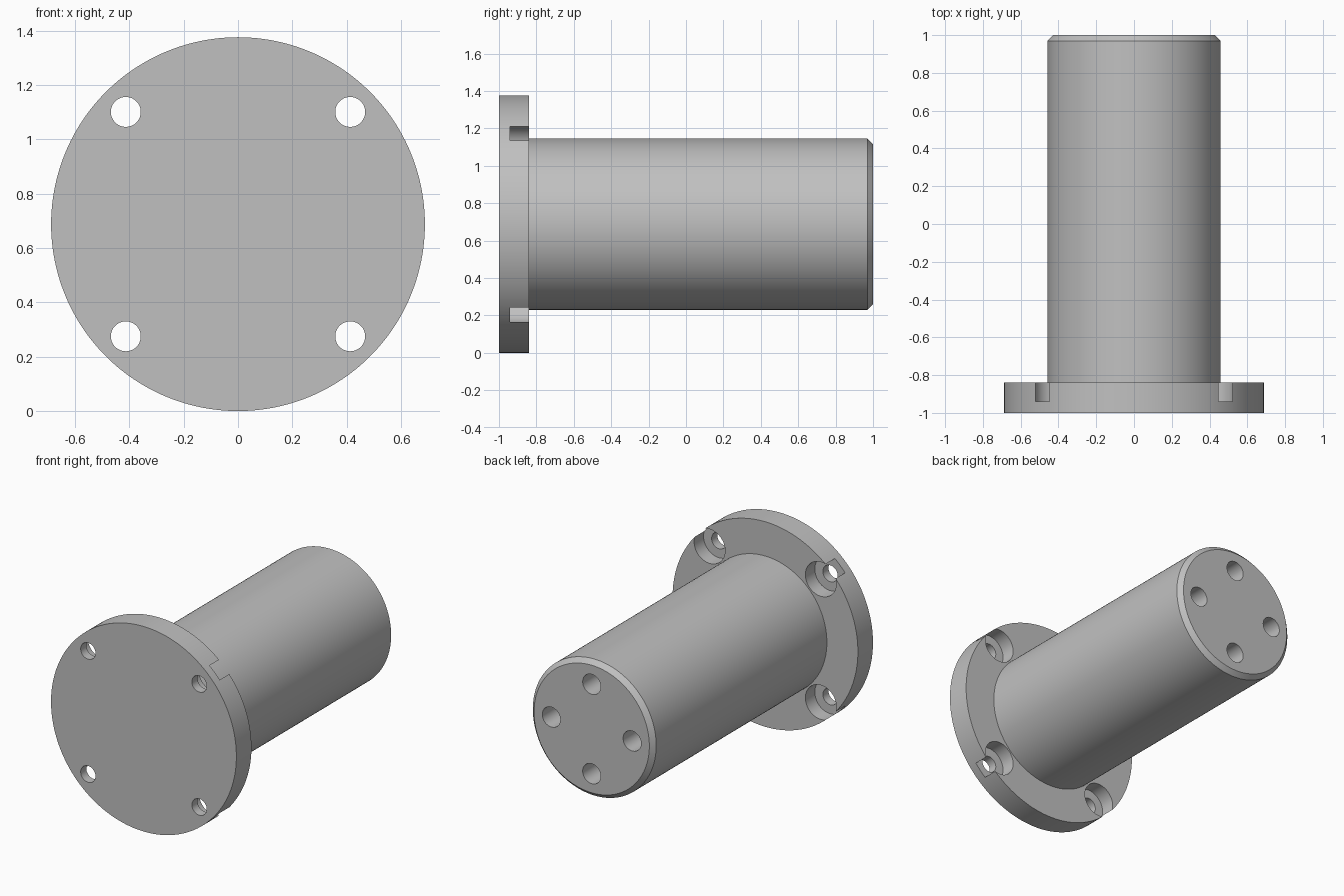
import bpy, bmesh, math

if "Cube" in bpy.data.objects:
    bpy.data.objects.remove(bpy.data.objects["Cube"], do_unlink=True)

AXIS_Z = 0.688      # height of the shared axis, equal to the flange radius

steel = bpy.data.materials.new("grey steel")
steel.use_nodes = True
colour = (0.53, 0.53, 0.53, 1)
steel.diffuse_color = colour
steel.node_tree.nodes["Principled BSDF"].inputs["Base Color"].default_value = colour


def turned(name, profile, x=0.0, z=0.0, sides=128):
    """Solid turned around the y direction; profile holds (radius, y) pairs."""
    bm = bmesh.new()
    rings = []
    for r, y in profile:
        angles = [math.tau * i / sides for i in range(sides)]
        rings.append([bm.verts.new((x + r * math.cos(a), y, AXIS_Z + z + r * math.sin(a)))
                      for a in angles])
    for a, b in zip(rings, rings[1:]):
        for i in range(sides):
            j = (i + 1) % sides
            bm.faces.new((a[i], a[j], b[j], b[i]))
    bm.faces.new(rings[0])
    bm.faces.new(rings[-1])
    bmesh.ops.recalc_face_normals(bm, faces=bm.faces)
    mesh = bpy.data.meshes.new(name)
    bm.to_mesh(mesh)
    bm.free()
    mesh.materials.append(steel)
    obj = bpy.data.objects.new(name, mesh)
    bpy.context.collection.objects.link(obj)
    return obj


def activate(obj):
    bpy.ops.object.select_all(action='DESELECT')
    obj.select_set(True)
    bpy.context.view_layer.objects.active = obj


def drill(part, cutter):
    """Cut the cutter out of the part, then throw the cutter away."""
    cutter.hide_render = True
    mod = part.modifiers.new("hole", 'BOOLEAN')
    mod.operation = 'DIFFERENCE'
    mod.solver = 'EXACT'
    mod.object = cutter
    activate(part)
    bpy.ops.object.modifier_apply(modifier=mod.name)
    bpy.data.objects.remove(cutter, do_unlink=True)


# Flange with four counterbored bolt holes that break through the rim
flange = turned("flange", [(AXIS_Z, -1), (AXIS_Z, -0.84)], sides=192)
bolt, bore, floor = 0.055, 0.115, -0.94
for sx in (-1, 1):
    for sz in (-1, 1):
        drill(flange, turned("bolt_cutter",
                             [(bolt, -1.1), (bolt, floor), (bore, floor), (bore, -0.7)],
                             0.413 * sx, 0.413 * sz, 64))

# Shaft with a chamfered end, seated slightly inside the flange
shaft = turned("shaft", [(0.458, -0.86), (0.458, 0.97), (0.428, 1)])

# Four blind holes in the end face of the shaft
for k in range(4):
    a = k * math.pi / 2
    drill(shaft, turned("end_hole_cutter", [(0.067, 0.65), (0.067, 1.1)],
                        0.3 * math.cos(a), 0.3 * math.sin(a), 48))

for part in (flange, shaft):
    activate(part)
    bpy.ops.object.shade_smooth_by_angle(angle=math.radians(30))
